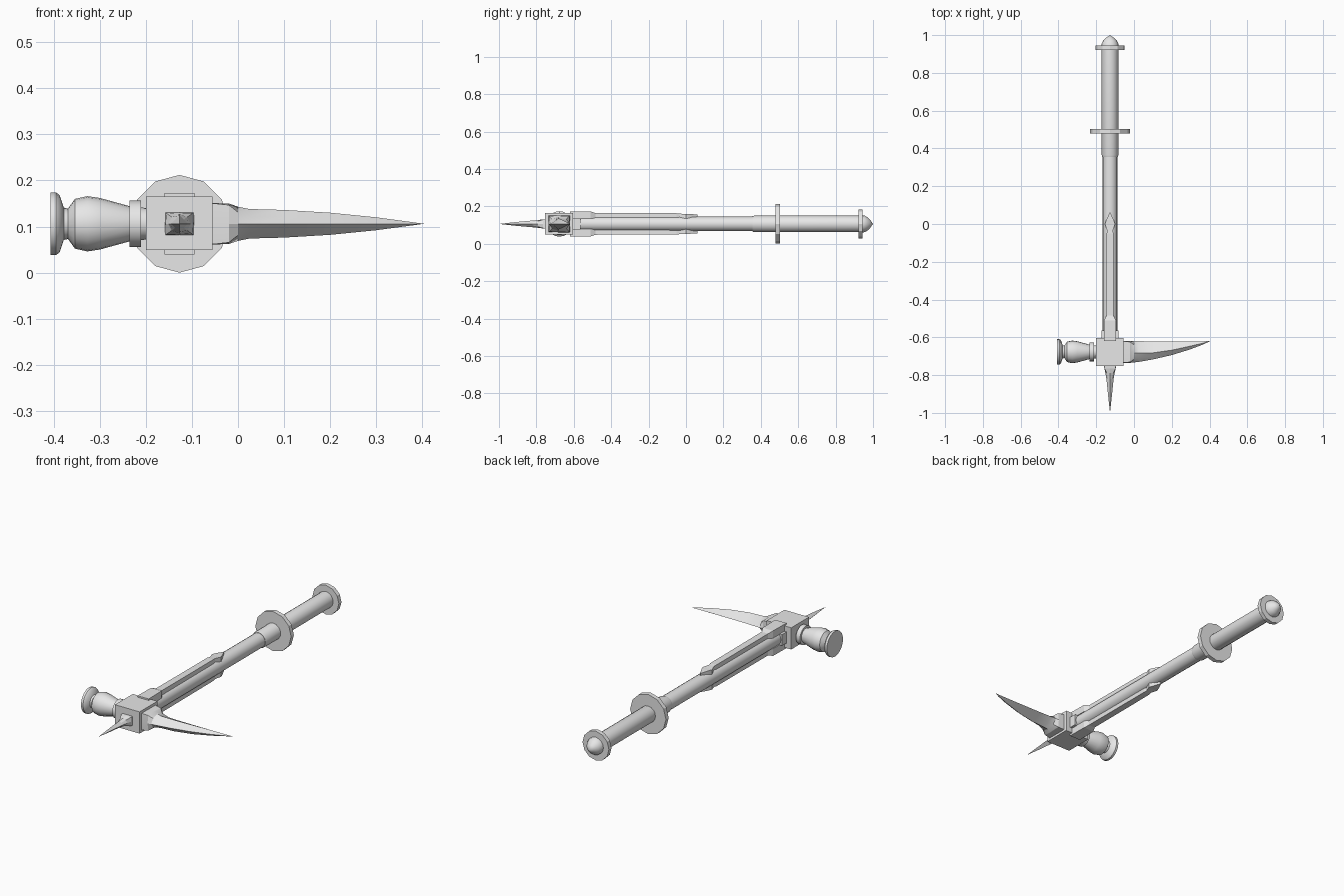
import bpy, bmesh
from math import sin, cos, pi, radians

old = bpy.data.objects.get("Cube")
if old:
    bpy.data.objects.remove(old, do_unlink=True)

AX, AZ = -0.127, 0.106      # shaft axis
HEAD_Y = -0.677             # centre of the head

steel = bpy.data.materials.new("grey_steel")
steel.use_nodes = True
grey = (0.8, 0.8, 0.8, 1)
steel.diffuse_color = grey
steel.node_tree.nodes["Principled BSDF"].inputs["Base Color"].default_value = grey


def loft(name, rings, smooth=None):
    """Skin a list of equal rings and close both ends."""
    bm = bmesh.new()
    loops = [[bm.verts.new(p) for p in ring] for ring in rings]
    n = len(loops[0])
    for a, b in zip(loops, loops[1:]):
        for i in range(n):
            j = (i + 1) % n
            bm.faces.new((a[i], a[j], b[j], b[i]))
    bm.faces.new(loops[0][::-1])
    bm.faces.new(loops[-1])
    bmesh.ops.remove_doubles(bm, verts=bm.verts, dist=0.00005)
    bmesh.ops.recalc_face_normals(bm, faces=bm.faces)
    mesh = bpy.data.meshes.new(name)
    bm.to_mesh(mesh)
    bm.free()
    mesh.materials.append(steel)
    obj = bpy.data.objects.new(name, mesh)
    bpy.context.collection.objects.link(obj)
    if smooth:
        bpy.ops.object.select_all(action='DESELECT')
        obj.select_set(True)
        bpy.context.view_layer.objects.active = obj
        bpy.ops.object.shade_smooth_by_angle(angle=radians(smooth))
    return obj


def turned(name, profile, sides, along="y", smooth=None):
    """Turn (position, radius) pairs about the shaft or the hammer axis."""
    rings = []
    for t, r in profile:
        ring = []
        for k in range(sides):
            a = 2 * pi * k / sides
            u, v = r * sin(a), AZ + r * cos(a)
            ring.append((AX + u, t, v) if along == "y" else (t, HEAD_Y + u, v))
        rings.append(ring)
    return loft(name, rings, smooth)


def box(name, x, y, z):
    ring = [(x[0], z[0]), (x[1], z[0]), (x[1], z[1]), (x[0], z[1])]
    return loft(name, [[(u, v, w) for u, w in ring] for v in y])


def blade_ring(lo, mid, hi, half, square):
    """Eight-point section, blending from a diamond to a rectangle."""
    k = 0.5 + 0.5 * square
    def corner(edge, s):
        return (mid + (edge - mid) * k, AZ + s * half * k)
    return [(lo, AZ), corner(lo, 1), (mid, AZ + half), corner(hi, 1),
            (hi, AZ), corner(hi, -1), (mid, AZ - half), corner(lo, -1)]


# Shaft, grip and pommel
turned("shaft", [(-0.62, 0.039), (0.37, 0.039)], 16, smooth=30)
turned("grip", [(0.355, 0.041), (0.365, 0.044), (0.94, 0.044)], 16, smooth=30)
turned("guard_disc", [(0.479, 0.106), (0.502, 0.106)], 12)
turned("pommel_disc", [(0.922, 0.078), (0.944, 0.078)], 12)
turned("pommel_knob", [(0.94, 0.046), (0.955, 0.044), (0.972, 0.035),
                       (0.986, 0.02), (1.0, 0)], 16, smooth=40)

# Head block and socket
box("head_block", (-0.2, -0.055), (-0.753, -0.603), (0.049, 0.165))
box("head_socket", (AX - 0.046, AX + 0.046), (-0.61, -0.565), (AZ - 0.03, AZ + 0.03))

# Langets above and below the shaft: y, half width, height over the axis
langet = [(-0.62, 0.033, 0.067), (-0.51, 0.031, 0.067), (-0.485, 0.019, 0.058),
          (-0.05, 0.018, 0.057), (-0.035, 0.015, 0.055), (0.0, 0.027, 0.053),
          (0.02, 0.02, 0.053), (0.062, 0.001, 0.05)]
for side, name in ((1, "upper_langet"), (-1, "lower_langet")):
    loft(name, [[(AX - w, y, AZ + side * 0.028), (AX + w, y, AZ + side * 0.028),
                 (AX + w, y, AZ + side * h), (AX - w, y, AZ + side * h)]
                for y, w, h in langet])

# Hammer poll on the right side
turned("hammer_poll", [(-0.407, 0.068), (-0.395, 0.068), (-0.387, 0.062),
                       (-0.378, 0.035), (-0.369, 0.033), (-0.354, 0.054),
                       (-0.327, 0.06), (-0.3, 0.056), (-0.238, 0.039),
                       (-0.23, 0.036), (-0.19, 0.034)], 20, "x", smooth=35)
turned("poll_collar", [(-0.235, 0.05), (-0.211, 0.05)], 20, "x", smooth=35)

# Curved beak on the left side: x, front edge, ridge, back edge, half height, squareness
beak = [(-0.06, -0.735, -0.68, -0.62, 0.045, 1), (-0.02, -0.735, -0.68, -0.62, 0.044, 0.85),
        (0.0, -0.733, -0.682, -0.62, 0.037, 0.35), (0.025, -0.73, -0.684, -0.62, 0.032, 0),
        (0.1, -0.717, -0.682, -0.622, 0.03, 0), (0.2, -0.694, -0.668, -0.622, 0.024, 0),
        (0.3, -0.663, -0.646, -0.622, 0.014, 0), (0.36, -0.64, -0.632, -0.621, 0.006, 0),
        (0.404, -0.62, -0.62, -0.62, 0, 0)]
loft("beak", [[(x, p, q) for p, q in blade_ring(lo, mid, hi, h, s)]
              for x, lo, mid, hi, h, s in beak], smooth=20)

# Front spike: y, half width, half height, squareness
spike = [(-0.745, 0.032, 0.025, 1), (-0.765, 0.03, 0.024, 0.9), (-0.79, 0.024, 0.021, 0.4),
         (-0.82, 0.019, 0.018, 0), (-0.9, 0.011, 0.011, 0), (-1.0, 0, 0, 0)]
loft("front_spike", [[(p, y, q) for p, q in blade_ring(AX - w, AX, AX + w, h, s)]
                     for y, w, h, s in spike])
